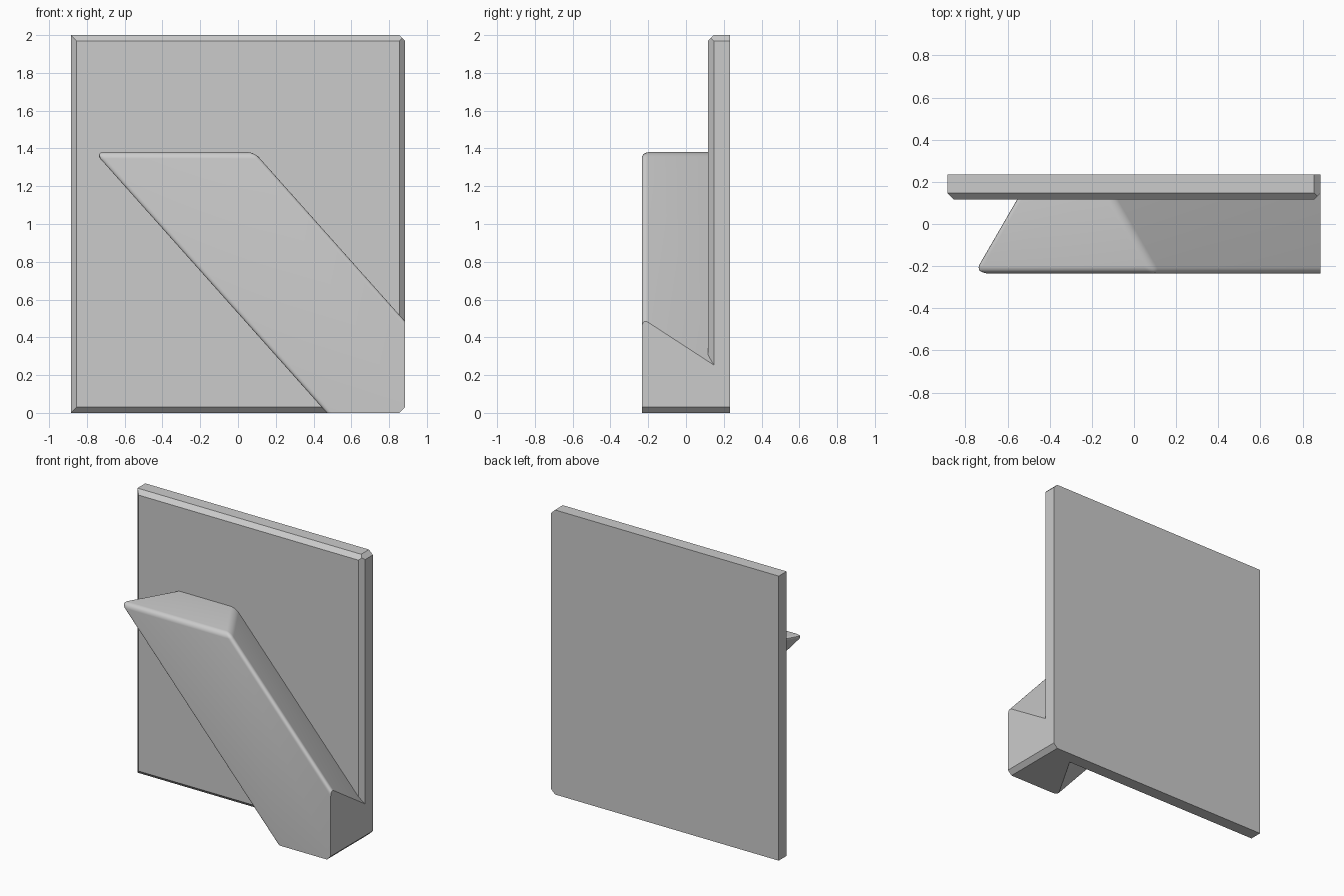
import bpy, bmesh
from math import radians
from mathutils import Vector

cube = bpy.data.objects.get("Cube")
if cube:
    bpy.data.objects.remove(cube, do_unlink=True)

HALF_W, HEIGHT = 0.885, 2.0
FRONT, PLATE_FRONT, BACK = -0.234, 0.117, 0.234
CUT = 0.03
SEAT = PLATE_FRONT + CUT      # depth where the plate chamfer ends

grey = bpy.data.materials.new("light_grey")
grey.use_nodes = True
grey.diffuse_color = (0.6, 0.6, 0.6, 1)
grey.node_tree.nodes["Principled BSDF"].inputs["Base Color"].default_value = grey.diffuse_color


def prism(front, back, y0, y1):
    """Solid between two matching x-z outlines at depths y0 and y1."""
    bm = bmesh.new()
    a = [bm.verts.new((x, y0, z)) for x, z in front]
    b = [bm.verts.new((x, y1, z)) for x, z in back]
    bm.faces.new(a)
    bm.faces.new(b[::-1])
    for i in range(len(a)):
        j = (i + 1) % len(a)
        bm.faces.new((a[j], a[i], b[i], b[j]))
    bmesh.ops.recalc_face_normals(bm, faces=bm.faces[:])
    return bm


def slice_off(bm, point, normal):
    """Remove everything on the normal side of a plane and cap the hole."""
    res = bmesh.ops.bisect_plane(bm, geom=bm.verts[:] + bm.edges[:] + bm.faces[:],
                                 plane_co=point, plane_no=normal, clear_outer=True)
    edges = [e for e in res["geom_cut"] if isinstance(e, bmesh.types.BMEdge)]
    if edges:
        bmesh.ops.holes_fill(bm, edges=edges, sides=0)


def finish(bm, name):
    bmesh.ops.recalc_face_normals(bm, faces=bm.faces[:])
    mesh = bpy.data.meshes.new(name)
    bm.to_mesh(mesh)
    bm.free()
    mesh.materials.append(grey)
    obj = bpy.data.objects.new(name, mesh)
    bpy.context.collection.objects.link(obj)
    return obj


LOW_CORNER = ((HALF_W - CUT, 0, 0), Vector((1, 0, -1)).normalized())
TOP_CORNER = ((HALF_W - CUT, 0, HEIGHT), Vector((1, 0, 1)).normalized())

# Back plate: chamfered front rim, two clipped corners on one side
outline = [(-HALF_W, 0), (HALF_W, 0), (HALF_W, HEIGHT), (-HALF_W, HEIGHT)]
bm = prism(outline, outline, PLATE_FRONT, BACK)
rim = [e for e in bm.edges if all(v.co.y < PLATE_FRONT + 0.001 for v in e.verts)]
bmesh.ops.bevel(bm, geom=rim, offset=CUT, offset_type='OFFSET', segments=1,
                affect='EDGES', profile=0.5)
slice_off(bm, *LOW_CORNER)
slice_off(bm, *TOP_CORNER)
finish(bm, "back_plate")

# Diagonal arm: undercut bar with rounded edges, trimmed flush to the plate
TOP, LOW, SLOPE = 1.38, -0.4, 1.122
run = (TOP - LOW) / SLOPE
left, right = -0.775, 0.102
lean = 0.58 * (SEAT - FRONT)
front = [(left, TOP), (left + run, LOW), (right + run, LOW), (right, TOP)]
back = [(x + s * lean, z) for (x, z), s in zip(front, (1, 1, -1, -1))]
bm = prism(front, back, FRONT, SEAT)
soft = [e for e in bm.edges
        if min(v.co.y for v in e.verts) < FRONT + 0.001
        and max(v.co.z for v in e.verts) > LOW + 0.001]
bmesh.ops.bevel(bm, geom=soft, offset=0.034, offset_type='OFFSET', segments=6,
                affect='EDGES', profile=0.5)
slice_off(bm, (HALF_W, 0, 0), (1, 0, 0))
slice_off(bm, (0, 0, 0), (0, 0, -1))
slice_off(bm, *LOW_CORNER)
arm = finish(bm, "diagonal_arm")

bpy.ops.object.select_all(action='DESELECT')
arm.select_set(True)
bpy.context.view_layer.objects.active = arm
bpy.ops.object.shade_smooth_by_angle(angle=radians(25))
